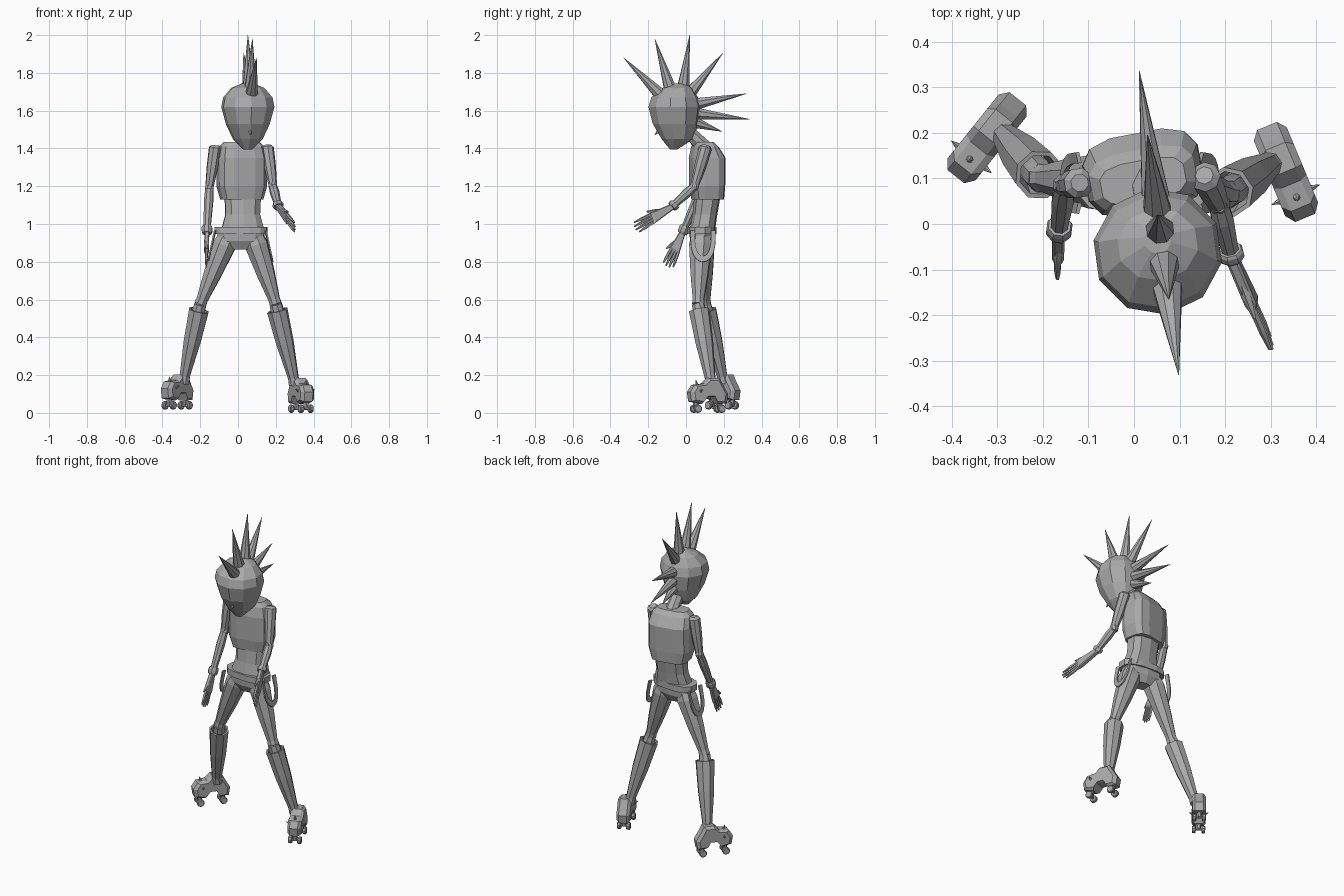
import bpy, bmesh, math
from mathutils import Vector as V, Quaternion

if "Cube" in bpy.data.objects:
    bpy.data.objects.remove(bpy.data.objects["Cube"])

grey = bpy.data.materials.new("plain_grey")
grey.use_nodes = True
grey.diffuse_color = (0.4, 0.4, 0.4, 1)
grey.node_tree.nodes["Principled BSDF"].inputs["Base Color"].default_value = grey.diffuse_color


def finish(name, bm):
    bmesh.ops.recalc_face_normals(bm, faces=bm.faces)
    mesh = bpy.data.meshes.new(name)
    bm.to_mesh(mesh)
    bm.free()
    mesh.materials.append(grey)
    obj = bpy.data.objects.new(name, mesh)
    bpy.context.collection.objects.link(obj)
    return obj


def loft(name, rings, n=8, rot=Quaternion(), power=1.0, caps=True):
    """Skin through rings of (centre, half width, half depth)."""
    bm = bmesh.new()
    loops = []
    for centre, rx, ry in rings:
        loop = []
        for i in range(n):
            a = math.tau * (i + 0.5) / n
            c, s = math.cos(a), math.sin(a)
            x = math.copysign(abs(c) ** power, c) * rx
            y = math.copysign(abs(s) ** power, s) * ry
            loop.append(bm.verts.new(V(centre) + rot @ V((x, y, 0))))
        loops.append(loop)
    for lo, hi in zip(loops, loops[1:]):
        for i in range(n):
            j = (i + 1) % n
            bm.faces.new((lo[i], lo[j], hi[j], hi[i]))
    if caps:
        bm.faces.new(loops[0])
        bm.faces.new(loops[-1])
    return finish(name, bm)


def limb(name, a, b, stations, n=8):
    """Tube from a to b; stations are (fraction, radius)."""
    a, b = V(a), V(b)
    rot = (b - a).to_track_quat('Z', 'Y')
    return loft(name, [(a.lerp(b, t), r, r) for t, r in stations], n, rot)


def spike(name, a, b, r, n=8):
    return limb(name, a, b, [(0, r), (1, 0.001)], n)


def turn(angle):
    return Quaternion((0, 0, 1), angle)


def extrude(name, profile, width, origin, forward, up=V((0, 0, 1))):
    """Side outline in (forward, up) given thickness, with chamfered edges."""
    side = forward.cross(up).normalized()
    bm = bmesh.new()
    cx = sum(p[0] for p in profile) / len(profile)
    cz = sum(p[1] for p in profile) / len(profile)
    loops = []
    for s, k in ((-0.5, 0.82), (-0.3, 1), (0.3, 1), (0.5, 0.82)):
        loops.append([bm.verts.new(V(origin) + forward * (cx + (f - cx) * k)
                      + up * (cz + (z - cz) * k) + side * s * width) for f, z in profile])
    for lo, hi in zip(loops, loops[1:]):
        for i in range(len(lo)):
            j = (i + 1) % len(lo)
            bm.faces.new((lo[i], lo[j], hi[j], hi[i]))
    bm.faces.new(loops[0])
    bm.faces.new(loops[-1])
    return finish(name, bm)


# Head, widest at the brow and tapering to the chin
face = turn(0.14)
head = [(-0.065, 1.395, 0.025, 0.02), (-0.045, 1.45, 0.08, 0.085), (-0.055, 1.53, 0.118, 0.122),
        (-0.06, 1.62, 0.143, 0.14), (-0.06, 1.67, 0.133, 0.125), (-0.045, 1.72, 0.09, 0.08),
        (-0.035, 1.745, 0.03, 0.03)]
loft("head", [((0.052, y, z), rx, ry) for y, z, rx, ry in head], 10, face)
spike("nose", (0.06, -0.12, 1.515), (0.068, -0.165, 1.472), 0.024, 5)
limb("neck", (0.03, 0.115, 1.39), (0.045, 0.0, 1.5), [(0, 0.042), (1, 0.036)])

# Row of hair spikes over the crown, as (base y, base z, tip y, tip z)
row = [(-0.14, 1.69, -0.33, 1.88), (-0.085, 1.72, -0.165, 1.98), (-0.015, 1.72, 0.02, 2.0),
       (0.02, 1.69, 0.195, 1.905), (0.05, 1.635, 0.32, 1.69), (0.05, 1.585, 0.335, 1.555),
       (0.04, 1.54, 0.19, 1.49)]
for y, z, ty, tz in row:
    spike("hair_spike", (0.055 - 0.13 * y, y, z), (0.055 - 0.13 * ty, ty, tz), 0.034)

# Torso
chest = turn(0.19)
shirt = [(0.115, 1.13, 0.112, 0.08), (0.112, 1.2, 0.132, 0.088), (0.112, 1.35, 0.13, 0.09),
         (0.1, 1.41, 0.118, 0.065), (0.095, 1.435, 0.095, 0.045)]
loft("shirt", [((0.02, y, z), rx, ry) for y, z, rx, ry in shirt], 12, chest, 0.6)
waist = [(0.085, 0.96, 0.12, 0.068), (0.1, 1.05, 0.095, 0.066), (0.115, 1.16, 0.1, 0.07)]
loft("waist", [((0.025, y, z), rx, ry) for y, z, rx, ry in waist], 10, turn(0.05), 0.8)
hip_turn = turn(-0.08)
hips = [(0.085, 0.865, 0.05, 0.04), (0.085, 0.91, 0.125, 0.064), (0.085, 0.97, 0.13, 0.068)]
loft("hips", [((0.015, y, z), rx, ry) for y, z, rx, ry in hips], 10, hip_turn, 0.8)
loft("belt", [((0.015, 0.085, z), 0.142, 0.074) for z in (0.948, 0.985)], 12, hip_turn, 0.75)

# Strap loops hanging at each hip
for name, x, out in (("left_strap", 0.15, 1), ("right_strap", -0.125, -1)):
    bm = bmesh.new()
    prev = None
    for i in range(11):
        a = math.pi * i / 10
        y = 0.09 - 0.055 * math.cos(a)
        drop = math.sin(a) ** 0.6
        px = x + out * 0.035 * drop
        pair = [bm.verts.new((px + out * w, y + 0.012 * math.cos(a) * s, 0.965 - (0.15 - s * 0.015) * drop))
                for s, w in ((-1, 0.003), (1, -0.003))]
        if prev:
            bm.faces.new((prev[0], prev[1], pair[1], pair[0]))
        prev = pair
    strap = finish(name, bm)
    solid = strap.modifiers.new("thickness", 'SOLIDIFY')
    solid.thickness = 0.008


def arm(side, shoulder, elbow, wrist, tip):
    shoulder, elbow, wrist, tip = map(V, (shoulder, elbow, wrist, tip))
    limb(side + "_upper_arm", shoulder, elbow, [(-0.03, 0.02), (0.03, 0.034), (0.5, 0.031), (1, 0.022)])
    limb(side + "_elbow", elbow + V((0, 0, 0.02)), elbow - V((0, 0, 0.02)), [(0, 0.02), (0.5, 0.026), (1, 0.02)])
    limb(side + "_forearm", elbow, wrist, [(0, 0.022), (0.3, 0.026), (1, 0.018)])
    limb(side + "_wristband", wrist, elbow, [(0, 0.026), (0.05, 0.03), (0.12, 0.03), (0.16, 0.026)])
    # Hand: flat palm, four fingers and a thumb
    d = tip - wrist
    length = d.length
    d.normalize()
    across = d.cross(V((1, 0, 0))).normalized()
    outline = [(-0.02, -0.014), (-0.02, 0.014), (length * 0.5, 0.03), (length * 0.55, -0.03)]
    extrude(side + "_palm", outline, 0.026, wrist, d, across)
    for i in range(4):
        k = i - 1.5
        base = wrist + d * length * 0.5 + across * k * 0.014
        end = wrist + d * length * (1 - 0.05 * abs(k)) + across * k * 0.019
        limb(side + "_finger", base, end, [(0, 0.0085), (0.6, 0.008), (1, 0.004)], 5)
    up = 1 if across.y * -1 + across.z > 0 else -1
    limb(side + "_thumb", wrist + d * length * 0.15, wrist + d * length * 0.55 + across * up * 0.045,
         [(0, 0.012), (0.6, 0.01), (1, 0.004)], 5)


arm("left", (0.155, 0.105, 1.41), (0.185, 0.045, 1.2), (0.215, -0.075, 1.09), (0.305, -0.275, 0.975))
arm("right", (-0.12, 0.09, 1.41), (-0.152, 0.085, 1.19), (-0.165, -0.02, 0.95), (-0.168, -0.1, 0.77))

shoe = [(-0.1, 0.05), (-0.108, 0.1), (-0.075, 0.155), (-0.06, 0.185), (0.0, 0.185), (0.03, 0.155),
        (0.085, 0.148), (0.11, 0.11), (0.102, 0.06), (0.045, 0.048), (0.015, 0.085), (-0.03, 0.085),
        (-0.05, 0.048)]


def leg(side, hip, knee, ankle, foot, forward):
    knee, ankle, foot = V(knee), V(ankle), V(foot)
    forward = V(forward).normalized()
    limb(side + "_thigh", hip, knee, [(0, 0.055), (0.12, 0.064), (0.55, 0.05), (0.93, 0.032), (1, 0.034)])
    limb(side + "_knee", knee, knee.lerp(ankle, 0.3), [(0, 0.034), (0.3, 0.036), (1, 0.03)])
    # Tall flared boot shaft with an open top
    rot = (ankle - knee).to_track_quat('Z', 'Y')
    shaft = [(0.22, 0.036), (0.08, 0.046), (0.08, 0.056), (0.5, 0.048), (0.96, 0.029), (1.05, 0.034)]
    loft(side + "_boot_shaft", [(knee.lerp(ankle, t), r, r) for t, r in shaft], 8, rot)
    extrude(side + "_skate_boot", shoe, 0.078, foot, forward)
    across = forward.cross(V((0, 0, 1)))
    for f in (-0.068, 0.068):
        axle = foot + forward * f + V((0, 0, 0.022))
        limb(side + "_axle", axle - across * 0.03, axle + across * 0.03, [(0, 0.007), (1, 0.007)], 6)
        limb(side + "_truck", axle, axle + V((0, 0, 0.045)), [(0, 0.012), (1, 0.018)], 6)
        for s in (-1, 1):
            limb(side + "_wheel", axle + across * s * 0.016, axle + across * s * 0.038,
                 [(0, 0.018), (0.2, 0.022), (0.8, 0.022), (1, 0.018)], 10)
    # Small studs on the toe
    for s in (-1, 1):
        base = foot + forward * 0.055 + across * s * 0.034 + V((0, 0, 0.115))
        spike(side + "_toe_stud", base, base + across * s * 0.022 + V((0, 0, 0.01)), 0.009, 6)
    base = foot + forward * 0.06 + V((0, 0, 0.145))
    spike(side + "_toe_horn", base, base + forward * 0.008 + V((0, 0, 0.03)), 0.01, 6)


leg("left", (0.085, 0.08, 0.93), (0.2, 0.065, 0.575), (0.297, 0.13, 0.17),
    (0.333, 0.115, 0), (0.075, -0.18, 0))
leg("right", (-0.055, 0.09, 0.93), (-0.2, 0.1, 0.575), (-0.285, 0.195, 0.18),
    (-0.322, 0.19, 0.018), (-0.12, -0.15, 0))
